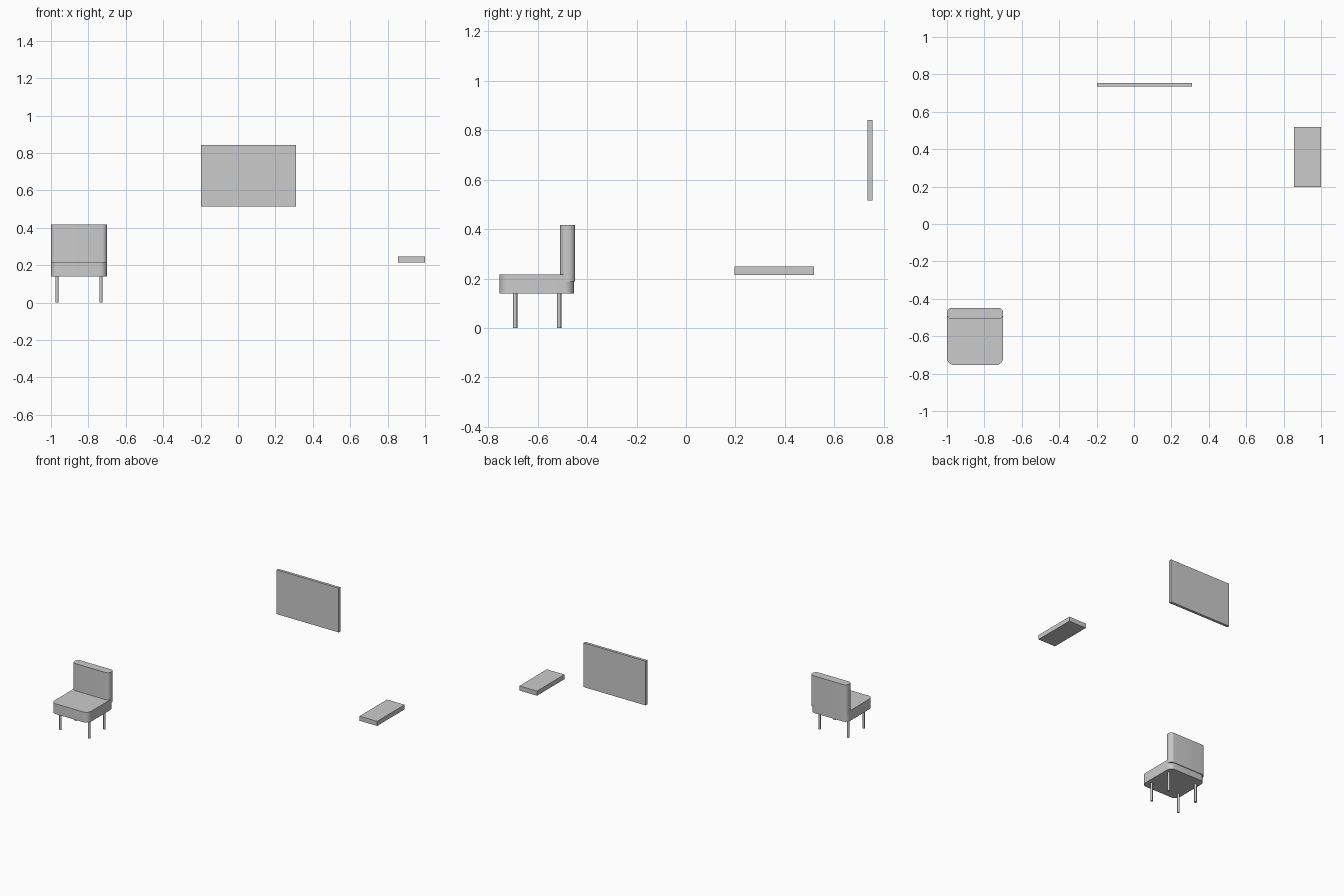
import bpy, bmesh
from mathutils import Vector

if "Cube" in bpy.data.objects:
    bpy.data.objects.remove(bpy.data.objects["Cube"])


def block(name, lo, hi, radius=0.0):
    """Box from corner to corner; radius rounds the four upright edges."""
    lo, hi = Vector(lo), Vector(hi)
    bm = bmesh.new()
    bmesh.ops.create_cube(bm, size=1)
    for v in bm.verts:
        v.co = v.co * (hi - lo)
    if radius:
        upright = [e for e in bm.edges
                   if abs(e.verts[0].co.z - e.verts[1].co.z) > 1e-4]
        bmesh.ops.bevel(bm, geom=upright, offset=radius, segments=8,
                        profile=0.5, affect='EDGES')
    return add(name, bm, (lo + hi) / 2, radius > 0)


def rod(name, x, y, top, radius):
    """Upright round leg standing on the floor."""
    bm = bmesh.new()
    bmesh.ops.create_cone(bm, cap_ends=True, segments=24, radius1=radius,
                          radius2=radius, depth=top)
    return add(name, bm, (x, y, top / 2), True)


def add(name, bm, location, smooth):
    mesh = bpy.data.meshes.new(name)
    bm.to_mesh(mesh)
    bm.free()
    obj = bpy.data.objects.new(name, mesh)
    obj.location = location
    bpy.context.collection.objects.link(obj)
    if smooth:
        bpy.ops.object.select_all(action='DESELECT')
        obj.select_set(True)
        bpy.context.view_layer.objects.active = obj
        bpy.ops.object.shade_smooth_by_angle()
    return obj


# Chair: cushion, backrest overlapping its rear edge, four thin legs
block("seat", (-1.0, -0.754, 0.14), (-0.70, -0.453, 0.216), 0.038)
block("backrest", (-1.0, -0.509, 0.188), (-0.70, -0.448, 0.417), 0.027)
for side, x in (("left", -0.968), ("right", -0.733)):
    for end, y in (("front", -0.691), ("rear", -0.513)):
        rod(f"{end}_{side}_leg", x, y, 0.142, 0.0085)

# Upright wall panel
block("wall_panel", (-0.198, 0.735, 0.515), (0.309, 0.755, 0.842))

# Flat shelf
block("shelf", (0.856, 0.197, 0.214), (1.0, 0.518, 0.248))
